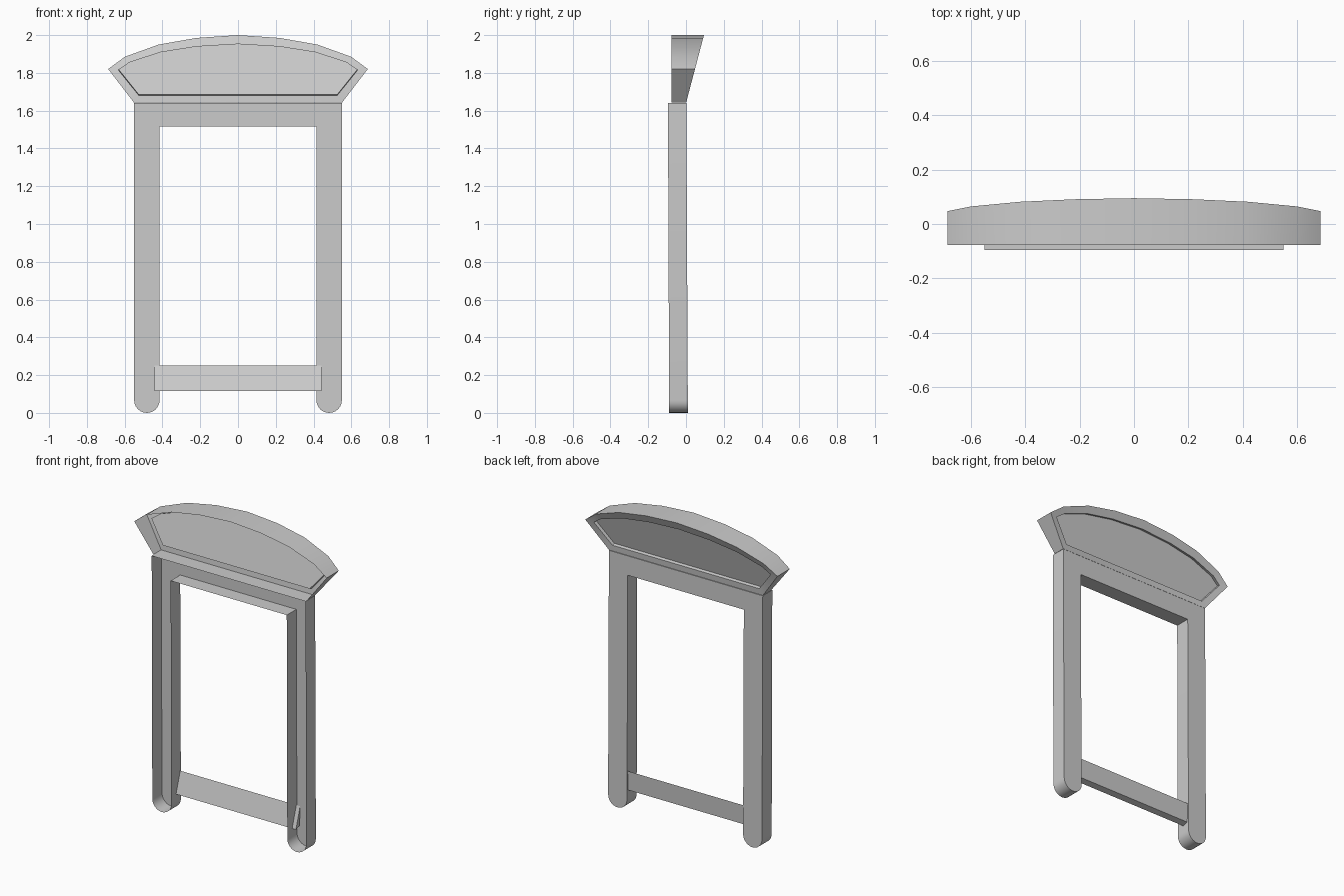
import bpy, bmesh, math

if "Cube" in bpy.data.objects:
    bpy.data.objects.remove(bpy.data.objects["Cube"])


def make_object(name, rings, cap_first=False, cap_last=True, angle=35):
    """Bridge closed rings of 3D points into a shell, with optional end caps."""
    bm = bmesh.new()
    loops = [[bm.verts.new(p) for p in ring] for ring in rings]
    n = len(loops[0])
    for a, b in zip(loops, loops[1:]):
        for i in range(n):
            j = (i + 1) % n
            bm.faces.new((a[i], a[j], b[j], b[i]))
    if cap_first:
        bm.faces.new(loops[0][::-1])
    if cap_last:
        bm.faces.new(loops[-1])
    bmesh.ops.recalc_face_normals(bm, faces=bm.faces)
    mesh = bpy.data.meshes.new(name)
    bm.to_mesh(mesh)
    bm.free()
    obj = bpy.data.objects.new(name, mesh)
    bpy.context.collection.objects.link(obj)
    bpy.ops.object.select_all(action='DESELECT')
    obj.select_set(True)
    bpy.context.view_layer.objects.active = obj
    bpy.ops.object.shade_smooth_by_angle(angle=math.radians(angle))
    return obj


def mirrored(half):
    """Complete a right-hand outline across x = 0."""
    return half + [(-x, z) for x, z in reversed(half) if x > 1e-6]


# Frame: inverted U channel, open at the front, rounded feet
R = 0.0675
CX = 0.4825
foot = [(CX + R * math.cos(t), R - R * math.sin(t))
        for t in (math.pi * k / 12 for k in range(13))]
outline = mirrored([(0.55, 1.64)] + foot + [(0.415, 1.515)])
front = [(x, -0.089 - 0.004 * z, z) for x, z in outline]
back = [(x, 0.010 - 0.005 * z, z) for x, z in outline]
make_object("leg_frame", [front, back])

# Lower crossbar: wedge-section rail reaching into both legs
section = [(-0.04, 0.115), (-0.003, 0.125), (0.003, 0.25)]
make_object("crossbar", [[(x, y, z) for y, z in section] for x in (-0.442, 0.442)],
            cap_first=True)

# Head: arched shell, open at the front, slanted back with a recessed panel
outer = mirrored([(0, 2.0), (0.22, 1.985), (0.42, 1.95), (0.60, 1.885),
                  (0.687, 1.82), (0.55, 1.642)])
inner = mirrored([(0, 1.95), (0.22, 1.937), (0.41, 1.907), (0.575, 1.853),
                  (0.632, 1.813), (0.525, 1.68)])
# keep the top centre point only once while closing the loop


def slant(z):
    return 0.264 * (z - 1.64)


head_rings = [
    [(x, -0.078, z) for x, z in outer],
    [(x, slant(z), z) for x, z in outer],
    [(x, slant(z) - 0.008, z) for x, z in inner],
    [(x, slant(z) - 0.028, z + 0.005) for x, z in inner],
]
make_object("head_panel", head_rings)
